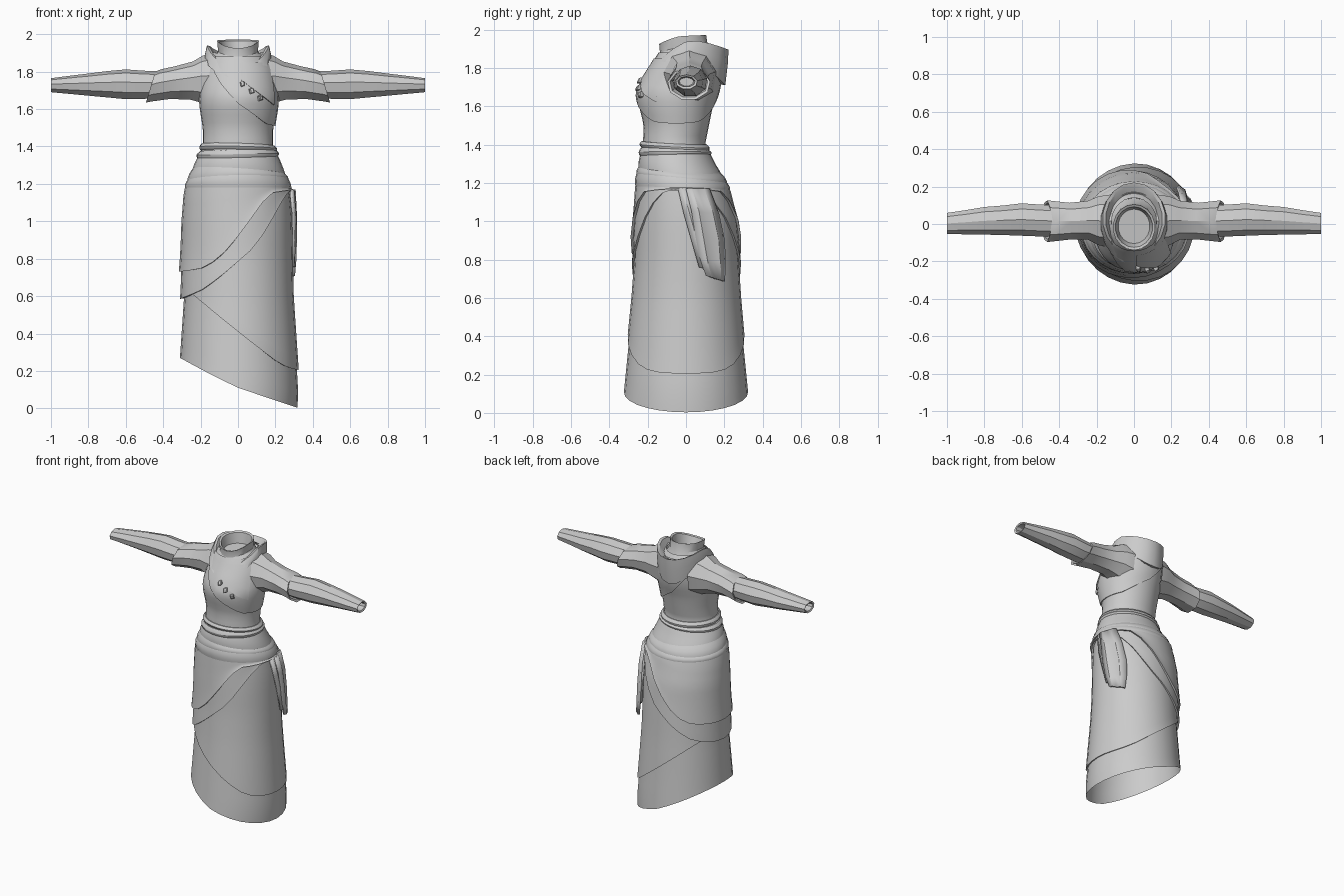
import bpy, bmesh, math
from math import sin, cos, pi

if "Cube" in bpy.data.objects:
    bpy.data.objects.remove(bpy.data.objects["Cube"])

cloth = bpy.data.materials.new("grey_cloth")
cloth.diffuse_color = (0.6, 0.6, 0.6, 1)
cloth.use_nodes = True
cloth.node_tree.nodes["Principled BSDF"].inputs["Base Color"].default_value = cloth.diffuse_color

# Body silhouette: z, half width, front y, back y
BODY = [(0, .318, -.327, .327), (.1, .322, -.325, .325), (.35, .305, -.30, .30),
        (.6, .288, -.275, .278), (.8, .283, -.26, .265), (1.0, .28, -.255, .25),
        (1.16, .268, -.245, .21), (1.22, .25, -.24, .185), (1.3, .218, -.23, .135),
        (1.4, .188, -.225, .10), (1.5, .188, -.22, .12), (1.6, .205, -.245, .14),
        (1.67, .21, -.255, .165), (1.75, .198, -.215, .18), (1.82, .185, -.17, .18),
        (1.87, .16, -.14, .165), (1.9, .12, -.12, .14)]


def interp(table, v):
    """Linear lookup; returns the remaining columns."""
    if v <= table[0][0]:
        return table[0][1:]
    for a, b in zip(table, table[1:]):
        if v <= b[0]:
            f = (v - a[0]) / (b[0] - a[0])
            return tuple(p + (q - p) * f for p, q in zip(a[1:], b[1:]))
    return table[-1][1:]


def body(th, z, off=0):
    rx, yf, yb = interp(BODY, z)
    return (cos(th) * (rx + off), (yf + yb) / 2 + sin(th) * ((yb - yf) / 2 + off), z)


def loft(name, rows, closed=True, cap_start=False, cap_end=False, solid=0, angle=28):
    """Skin rows of points into one smooth-by-angle object."""
    bm = bmesh.new()
    vs = [[bm.verts.new(p) for p in r] for r in rows]
    n = len(rows[0])
    for a, b in zip(vs, vs[1:]):
        for i in range(n if closed else n - 1):
            j = (i + 1) % n
            bm.faces.new((a[i], a[j], b[j], b[i]))
    if cap_start:
        bm.faces.new(vs[0][::-1])
    if cap_end:
        bm.faces.new(vs[-1])
    bmesh.ops.remove_doubles(bm, verts=bm.verts, dist=.0005)
    bmesh.ops.recalc_face_normals(bm, faces=bm.faces)
    me = bpy.data.meshes.new(name)
    bm.to_mesh(me)
    bm.free()
    me.materials.append(cloth)
    ob = bpy.data.objects.new(name, me)
    bpy.context.collection.objects.link(ob)
    if solid:
        m = ob.modifiers.new("thickness", 'SOLIDIFY')
        m.thickness, m.offset = solid, 0
    bpy.ops.object.select_all(action='DESELECT')
    bpy.context.view_layer.objects.active = ob
    ob.select_set(True)
    bpy.ops.object.shade_smooth_by_angle(angle=math.radians(angle))
    return ob


def shell(name, bottom, top, off, flare=0, bulge=0, rows=10, lip=True, n=28):
    """Cloth layer hugging the body between two height rules."""
    ths = [2 * pi * i / n for i in range(n)]
    out = []
    for k in range(rows + 1):
        t = k / rows
        ring = []
        for th in ths:
            zt = top(th)
            zb = min(bottom(th), zt - .002)
            o = off + flare * (1 - t) ** 3 + bulge * sin(pi * t)
            ring.append(body(th, zb + (zt - zb) * t, o))
        out.append(ring)
    if lip:
        out.insert(0, [body(th, p[2] + .004, -.004) for th, p in zip(ths, out[0])])
    if bulge:
        out.append([body(th, p[2], -.004) for th, p in zip(ths, out[-1])])
    return loft(name, out)


def flat(z, tilt=0, lean=0):
    return lambda th: z + tilt * cos(th) + lean * sin(th)


def by_x(table, r=.31):
    return lambda th: interp(table, r * cos(th))[0]


# Skirt layers with slanted hems
shell("underskirt", by_x([(-.31, .27), (-.15, .185), (0, .11), (.2, .04), (.31, .003)]),
      flat(1.18), 0, rows=14, lip=False)
shell("overskirt", by_x([(-.31, .65), (-.22, .585), (0, .41), (.2, .25), (.26, .215), (.31, .205)]),
      flat(1.18), .010, rows=12)
shell("long_hip_wrap", by_x([(-.31, .585), (-.2, .63), (-.1, .70), (.1, .87), (.27, 1.14), (.31, 1.17)]),
      flat(1.18), .017, .004)
shell("short_hip_wrap", by_x([(-.31, .73), (-.2, .745), (-.1, .80), (0, .92), (.17, 1.15), (.31, 1.17)]),
      flat(1.18), .022, .010)

# Bodice, diagonal wrap and placket panel
shell("bodice", flat(1.28), flat(1.9), 0, rows=15, lip=False)
shell("diagonal_wrap", by_x([(-.2, 1.865), (-.16, 1.85), (-.1, 1.75), (0, 1.63), (.15, 1.52), (.2, 1.51)], .2),
      flat(1.88), .010)
cols = [pi * 1.5 + .06 + 1.0 * i / 8 for i in range(9)]
panel = []
for k in range(7):
    t = k / 6
    panel.append([])
    for th in cols:
        zb = 1.77 - .85 * .2 * cos(th)
        panel[-1].append(body(th, zb + (1.85 - zb) * t, .016))
panel.insert(0, [body(th, p[2], .004) for th, p in zip(cols, panel[0])])
loft("placket_panel", panel, closed=False)

# Three square buttons along the placket
for i, (x, z) in enumerate([(.022, 1.735), (.067, 1.697), (.11, 1.66)]):
    th = 1.5 * pi + math.asin(x / interp(BODY, z)[0])
    h = .012 / .2
    ring = lambda off, s: [body(th + h * s * a, z + .016 * s * b, off)
                           for a, b in ((-1, .6), (.6, 1), (1, -.6), (-.6, -1))]
    loft(f"button_{i + 1}", [ring(.008, 1), ring(.026, 1), ring(.03, .6)], cap_end=True)

# Waist and hip sashes
shell("upper_belt", flat(1.375, -.004, -.01), flat(1.41, -.006, -.008), .006, bulge=.012, rows=4)
shell("lower_belt", flat(1.34, .006, .006), flat(1.378, .004, -.006), .008, bulge=.012, rows=4)
shell("waist_sash", flat(1.235, -.015, -.02), flat(1.35, .006), .010, bulge=.008, rows=5)
shell("middle_sash", flat(1.20, .012, -.025), flat(1.275, -.02, -.015), .014, bulge=.010, rows=5)
shell("hip_sash", flat(1.165, -.008, -.008), flat(1.235, .01, -.03), .018, bulge=.008, rows=5)


# Hanging sash tails at the side: rows of y start, y end, z start, z end
def tail(name, rows, off):
    grid = []
    for y0, y1, z0, z1 in rows:
        line = []
        for i in range(5):
            f = i / 4
            y, z = y0 + (y1 - y0) * f, z0 + (z1 - z0) * f
            rx, yf, yb = interp(BODY, z)
            th = math.asin(max(-1, min(1, (y - (yf + yb) / 2) / ((yb - yf) / 2 + off))))
            line.append(body(th, z, off + (.006 if i % 2 else -.004)))
        grid.append(line)
    loft(name, grid, closed=False, solid=.014)


tail("long_sash_tail", [(.0, .12, 1.17, 1.17), (.03, .17, 1.05, 1.04), (.05, .2, .92, .9),
                        (.075, .205, .8, .78), (.105, .2, .715, .685)], .036)
tail("short_sash_tail", [(-.04, .05, 1.17, 1.17), (-.01, .1, 1.04, 1.04), (.03, .13, .9, .9),
                         (.07, .14, .76, .74)], .022)


# Neck and cowl: half width, front y, back y, front z, side z, back z
def collar_ring(rx, yf, yb, zf, zs, zb, n=18):
    pts = []
    for i in range(n):
        th = 2 * pi * i / n + pi / 2
        s = sin(th)
        z = zs + ((zb if s > 0 else zf) - zs) * abs(s) ** 1.5
        pts.append((rx * cos(th), (yf + yb) / 2 + s * (yb - yf) / 2, z))
    return pts


loft("neck_collar", [collar_ring(*r) for r in (
    (.14, -.15, .14, 1.80, 1.86, 1.86), (.108, -.135, .115, 1.87, 1.91, 1.91),
    (.113, -.14, .105, 1.925, 1.967, 1.972), (.100, -.125, .092, 1.922, 1.96, 1.965),
    (.085, -.105, .08, 1.87, 1.89, 1.89))], cap_end=True)
loft("cowl", [collar_ring(*r) for r in (
    (.16, -.18, .17, 1.775, 1.85, 1.715), (.178, -.215, .205, 1.765, 1.86, 1.71),
    (.178, -.195, .218, 1.785, 1.905, 1.82), (.168, -.165, .222, 1.815, 1.945, 1.895),
    (.152, -.155, .205, 1.815, 1.94, 1.89), (.12, -.135, .14, 1.79, 1.87, 1.85))])


# Sleeves: x, bottom z, top z, front y, back y, slant of the ring
def sleeve_rows(rows, side, n=9):
    out = []
    for x, z0, z1, y0, y1, slant in rows:
        ring = []
        for i in range(n):
            a = 2 * pi * i / n + pi / 2
            dz = sin(a) * (z1 - z0) / 2
            ring.append((side * (x - slant * dz), (y0 + y1) / 2 + cos(a) * (y1 - y0) / 2,
                         (z0 + z1) / 2 + dz))
        out.append(ring)
    return out


for label, side in (("right", 1), ("left", -1)):
    loft(f"{label}_short_sleeve", sleeve_rows([
        (.12, 1.60, 1.905, -.13, .16, 0), (.19, 1.625, 1.885, -.115, .15, 0),
        (.25, 1.645, 1.855, -.085, .125, .1), (.35, 1.648, 1.83, -.085, .115, .2),
        (.44, 1.635, 1.812, -.095, .125, .3), (.468, 1.63, 1.80, -.098, .128, .3),
        (.464, 1.645, 1.79, -.085, .115, .3), (.42, 1.66, 1.79, -.07, .10, .3)], side))
    loft(f"{label}_long_sleeve", sleeve_rows([
        (.38, 1.66, 1.80, -.07, .10, 0), (.5, 1.65, 1.805, -.068, .105, 0),
        (.6, 1.648, 1.812, -.064, .112, 0), (.7, 1.658, 1.803, -.06, .10, 0),
        (.8, 1.668, 1.79, -.058, .092, 0), (.9, 1.678, 1.778, -.056, .075, 0),
        (1.0, 1.688, 1.765, -.055, .06, 0), (.995, 1.70, 1.755, -.043, .048, 0),
        (.95, 1.705, 1.75, -.035, .04, 0)], side), cap_end=True)
